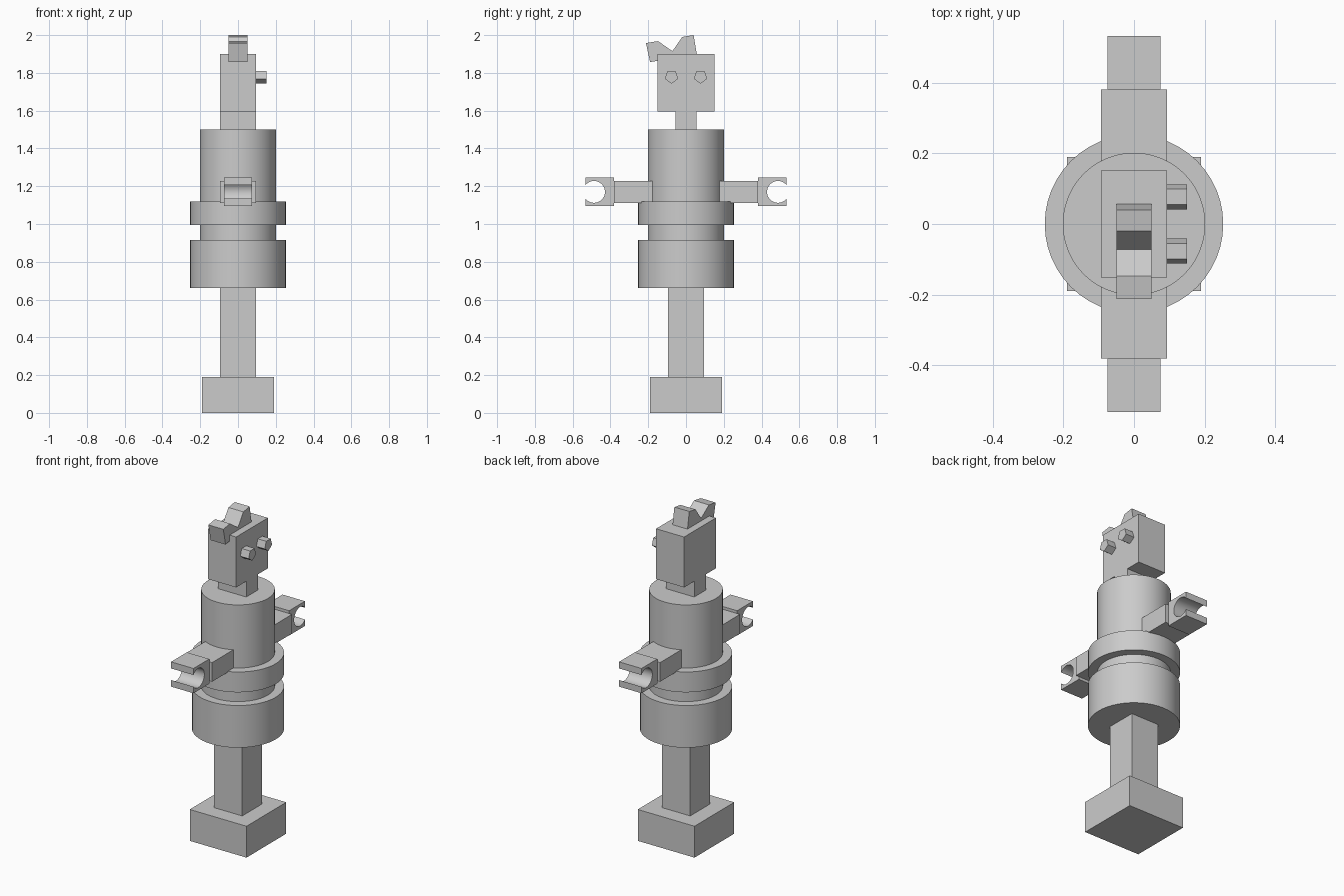
import bpy
import bmesh
from math import sin, cos, pi, radians
from mathutils import Vector

cube = bpy.data.objects.get("Cube")
if cube:
    bpy.data.objects.remove(cube, do_unlink=True)

grey = bpy.data.materials.new("plain grey")
grey.use_nodes = True
colour = (0.6, 0.6, 0.6, 1)
grey.diffuse_color = colour
grey.node_tree.nodes["Principled BSDF"].inputs["Base Color"].default_value = colour


def finish(name, bm):
    bmesh.ops.recalc_face_normals(bm, faces=bm.faces)
    mesh = bpy.data.meshes.new(name)
    bm.to_mesh(mesh)
    bm.free()
    mesh.materials.append(grey)
    obj = bpy.data.objects.new(name, mesh)
    bpy.context.collection.objects.link(obj)
    return obj


def prism(name, outline, x0, x1):
    """Extrude a (y, z) outline along x."""
    bm = bmesh.new()
    face = bm.faces.new([bm.verts.new((x0, y, z)) for y, z in outline])
    ext = bmesh.ops.extrude_face_region(bm, geom=[face])
    moved = [v for v in ext["geom"] if isinstance(v, bmesh.types.BMVert)]
    bmesh.ops.translate(bm, verts=moved, vec=Vector((x1 - x0, 0, 0)))
    return finish(name, bm)


def box(name, half_x, y0, y1, z0, z1):
    return prism(name, [(y0, z0), (y1, z0), (y1, z1), (y0, z1)], -half_x, half_x)


def smooth(obj):
    bpy.ops.object.select_all(action="DESELECT")
    obj.select_set(True)
    bpy.context.view_layer.objects.active = obj
    bpy.ops.object.shade_smooth_by_angle(angle=radians(30))


def lathe(name, profile, sides=48):
    """Revolve an (r, z) profile about z and cap both ends."""
    bm = bmesh.new()
    rings = [[bm.verts.new((r * cos(2 * pi * i / sides), r * sin(2 * pi * i / sides), z))
              for i in range(sides)] for r, z in profile]
    for low, high in zip(rings, rings[1:]):
        for i in range(sides):
            j = (i + 1) % sides
            bm.faces.new((low[i], low[j], high[j], high[i]))
    bm.faces.new(rings[0])
    bm.faces.new(rings[-1])
    smooth(finish(name, bm))


# Base and post
box("foot", 0.19, -0.19, 0.19, 0, 0.19)
box("leg", 0.094, -0.094, 0.094, 0.19, 0.66)

# Stepped round body
lathe("body", [(0.253, 0.66), (0.253, 0.915), (0.202, 0.915), (0.202, 0.995),
               (0.253, 0.995), (0.253, 1.118), (0.202, 1.118), (0.202, 1.5)])

# Neck and head
box("neck", 0.094, -0.055, 0.055, 1.5, 1.595)
box("head", 0.094, -0.152, 0.152, 1.595, 1.9)

# Jagged crest
prism("crest", [(-0.19, 1.857), (-0.212, 1.958), (-0.148, 1.968), (-0.072, 1.915),
                (-0.02, 1.99), (0.04, 2.0), (0.058, 1.895), (-0.152, 1.864)], -0.05, 0.05)

# Arms and open grips, one pair per side
gap, radius, steps = radians(37.5), 0.058, 28
for side, word in ((1, "back"), (-1, "front")):
    box(word + "_arm", 0.094, *sorted((side * 0.15, side * 0.382)), 1.112, 1.228)
    outline = [(0.533, 1.245), (0.382, 1.245), (0.382, 1.095), (0.533, 1.095)]
    for i in range(steps + 1):
        a = -gap - (2 * pi - 2 * gap) * i / steps
        outline.append((0.487 + radius * cos(a), 1.17 + radius * sin(a)))
    smooth(prism(word + "_hand", [(side * y, z) for y, z in outline], -0.075, 0.075))

    # Five-sided eye pegs
    corners = [-pi / 2 + 2 * pi * k / 5 for k in range(5)]
    prism(word + "_eye", [(side * 0.077 + 0.037 * cos(a), 1.78 + 0.037 * sin(a))
                          for a in corners], 0.09, 0.15)
